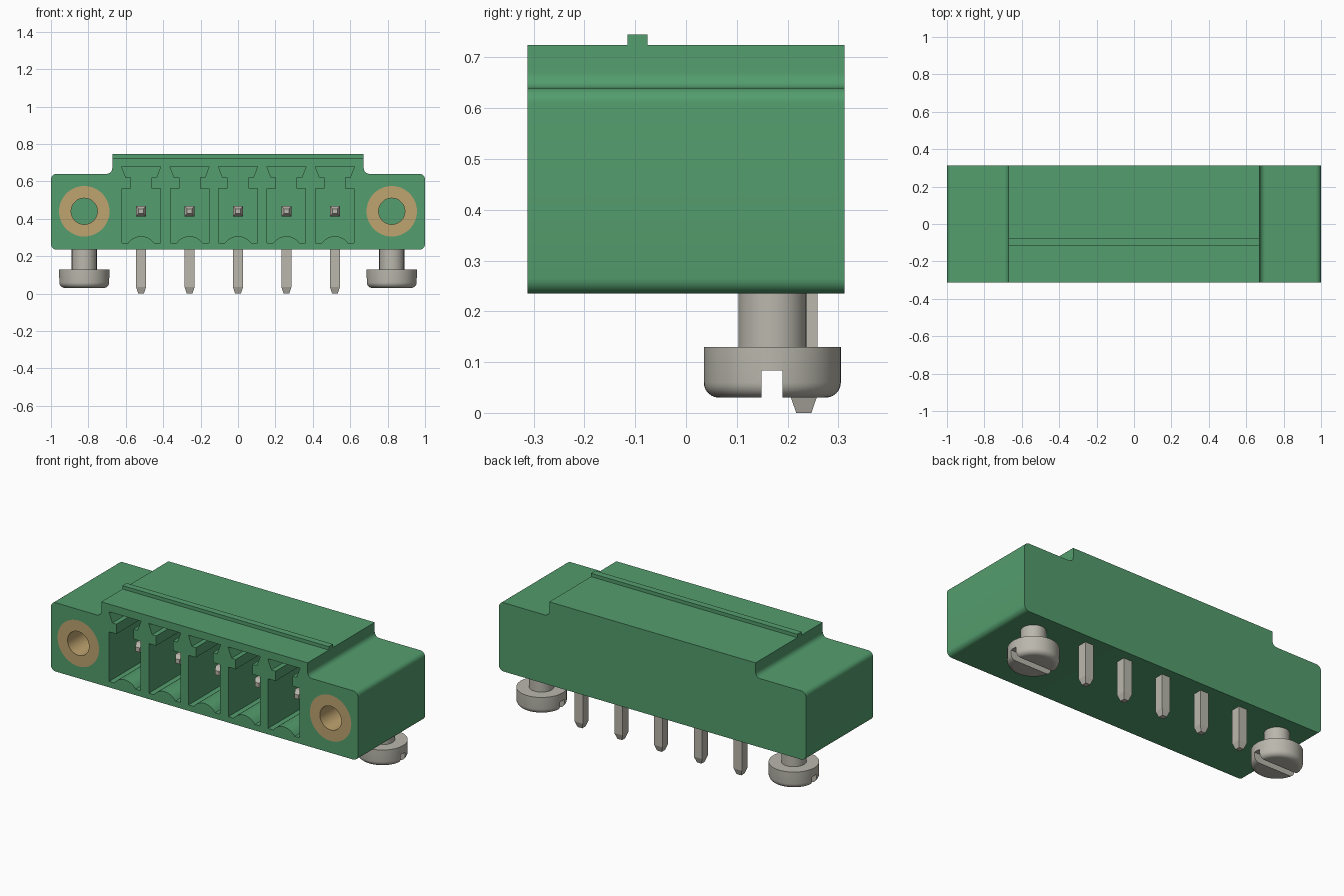
import bpy, bmesh
from math import sin, cos, pi, radians, asin
from mathutils import Vector

if "Cube" in bpy.data.objects:
    bpy.data.objects.remove(bpy.data.objects["Cube"])


def material(name, rgb):
    m = bpy.data.materials.new(name)
    m.use_nodes = True
    m.diffuse_color = (*rgb, 1)
    m.node_tree.nodes["Principled BSDF"].inputs["Base Color"].default_value = (*rgb, 1)
    return m


GREEN = material("green plastic", (0.087, 0.337, 0.153))
BRASS = material("brass", (0.52, 0.37, 0.16))
METAL = material("tinned metal", (0.49, 0.475, 0.415))


def finish(name, bm, mat):
    bmesh.ops.remove_doubles(bm, verts=bm.verts, dist=1e-5)
    bmesh.ops.recalc_face_normals(bm, faces=bm.faces)
    mesh = bpy.data.meshes.new(name)
    bm.to_mesh(mesh)
    bm.free()
    mesh.materials.append(mat)
    obj = bpy.data.objects.new(name, mesh)
    bpy.context.collection.objects.link(obj)
    return obj


def activate(obj):
    bpy.ops.object.select_all(action='DESELECT')
    obj.select_set(True)
    bpy.context.view_layer.objects.active = obj


def smooth(obj):
    activate(obj)
    bpy.ops.object.shade_smooth_by_angle(angle=radians(32))


def prism(name, profile, y0, y1, mat):
    """Extrude an x-z profile along y."""
    bm = bmesh.new()
    face = bm.faces.new([bm.verts.new((x, y0, z)) for x, z in profile])
    ext = bmesh.ops.extrude_face_region(bm, geom=[face])
    verts = [v for v in ext["geom"] if isinstance(v, bmesh.types.BMVert)]
    bmesh.ops.translate(bm, verts=verts, vec=(0, y1 - y0, 0))
    return finish(name, bm, mat)


def lathe(name, profile, centre, mat, along_y=False):
    """Spin (radius, height) points about z, or about y."""
    bm = bmesh.new()
    c = Vector(centre)
    pts = [c + (Vector((r, h, 0)) if along_y else Vector((r, 0, h))) for r, h in profile]
    vs = [bm.verts.new(p) for p in pts]
    es = [bm.edges.new(pair) for pair in zip(vs, vs[1:])]
    bmesh.ops.spin(bm, geom=vs + es, cent=c, axis=(0, 1, 0) if along_y else (0, 0, 1),
                   angle=2 * pi, steps=48)
    return finish(name, bm, mat)


def cut(obj, cutter):
    mod = obj.modifiers.new("cut", 'BOOLEAN')
    mod.operation = 'DIFFERENCE'
    mod.solver = 'EXACT'
    mod.object = cutter
    activate(obj)
    bpy.ops.object.modifier_apply(modifier=mod.name)
    bpy.data.objects.remove(cutter)


def rounded(corners, steps=6):
    """Fillet the right-angled corners of (x, z, radius) points."""
    out = []
    for i, (x, z, r) in enumerate(corners):
        p = Vector((x, z))
        if r == 0:
            out.append(p)
            continue
        a = (Vector(corners[i - 1][:2]) - p).normalized()
        b = (Vector(corners[(i + 1) % len(corners)][:2]) - p).normalized()
        for k in range(steps + 1):
            t = pi / 2 * k / steps
            out.append(p + r * (a + b) - r * (b * cos(t) + a * sin(t)))
    return out


FRONT, BACK = -0.3125, 0.3125
PITCH = 0.259
SLOTS = [PITCH * i for i in range(-2, 3)]
FLANGE_X, AXIS_Z = 0.822, 0.44

# Housing: stepped block with a thin ridge on top
half = [(1, 0.235, 0.03), (1, 0.64, 0.03), (0.672, 0.64, 0.03), (0.672, 0.725, 0)]
mirrored = [(-x, z, r) for x, z, r in reversed(half)]
housing = prism("housing", rounded(half + mirrored), FRONT, BACK, GREEN)
prism("top_ridge", [(-0.672, 0.72), (0.672, 0.72), (0.672, 0.745), (-0.672, 0.745)],
      -0.115, -0.076, GREEN)

# Keyed contact cavities, each with an arched floor
arch_r = 0.0847
span = asin(0.07 / arch_r)
arch = [(arch_r * sin(span * k / 6), 0.222 + arch_r * cos(span * k / 6)) for k in range(-6, 7)]
key_side = [(0.103, 0.27), (0.103, 0.562), (0.055, 0.562), (0.055, 0.62),
            (0.082, 0.62), (0.105, 0.68)]
cavity = arch + key_side + [(-x, z) for x, z in reversed(key_side)]
for cx in SLOTS:
    cut(housing, prism("cavity_cutter", [(x + cx, z) for x, z in cavity],
                       FRONT - 0.05, 0.12, GREEN))

# Flange bores with threaded brass sleeves
for side, sx in (("left", 1), ("right", -1)):
    centre = (sx * FLANGE_X, 0, AXIS_Z)
    cut(housing, lathe("bore_cutter", [(0, FRONT - 0.05), (0.135, FRONT - 0.05),
                                       (0.135, 0.06), (0, 0.06)], centre, GREEN, True))
    smooth(lathe(side + "_brass_sleeve",
                 [(0.07, FRONT), (0.135, FRONT), (0.135, 0.06), (0.07, 0.06), (0.07, FRONT)],
                 centre, BRASS, True))
smooth(housing)

# Slotted mounting screws under the flanges
fillet = [(0.105 + 0.03 * sin(t), 0.06 - 0.03 * cos(t)) for t in [pi / 12 * k for k in range(7)]]
for side, sx in (("left", 1), ("right", -1)):
    x = sx * FLANGE_X
    screw = lathe(side + "_screw", [(0, 0.03)] + fillet +
                  [(0.135, 0.13), (0.067, 0.13), (0.067, 0.25), (0, 0.25)], (x, 0.17, 0), METAL)
    cut(screw, prism("slot_cutter", [(x - 0.2, 0), (x + 0.2, 0), (x + 0.2, 0.083),
                                     (x - 0.2, 0.083)], 0.149, 0.19, METAL))
    smooth(screw)

# Right-angle square pins with tapered ends
PIN_Y, W = 0.232, 0.027
path = [((-0.195, AXIS_Z), 0.013, (0, 1)), ((-0.17, AXIS_Z), W, (0, 1)),
        ((PIN_Y, AXIS_Z), W, (1, 1)), ((PIN_Y, 0.035), W, (1, 0)), ((PIN_Y, 0), 0.015, (1, 0))]
for i, cx in enumerate(SLOTS):
    bm = bmesh.new()
    rings = []
    for (y, z), h, (uy, uz) in path:
        rings.append([bm.verts.new((cx + a * h, y + b * h * uy, z + b * h * uz))
                      for a, b in ((-1, -1), (1, -1), (1, 1), (-1, 1))])
    for r0, r1 in zip(rings, rings[1:]):
        for k in range(4):
            n = (k + 1) % 4
            bm.faces.new((r0[k], r0[n], r1[n], r1[k]))
    bm.faces.new(rings[0])
    bm.faces.new(rings[-1])
    finish(f"contact_pin_{i + 1}", bm, METAL)
